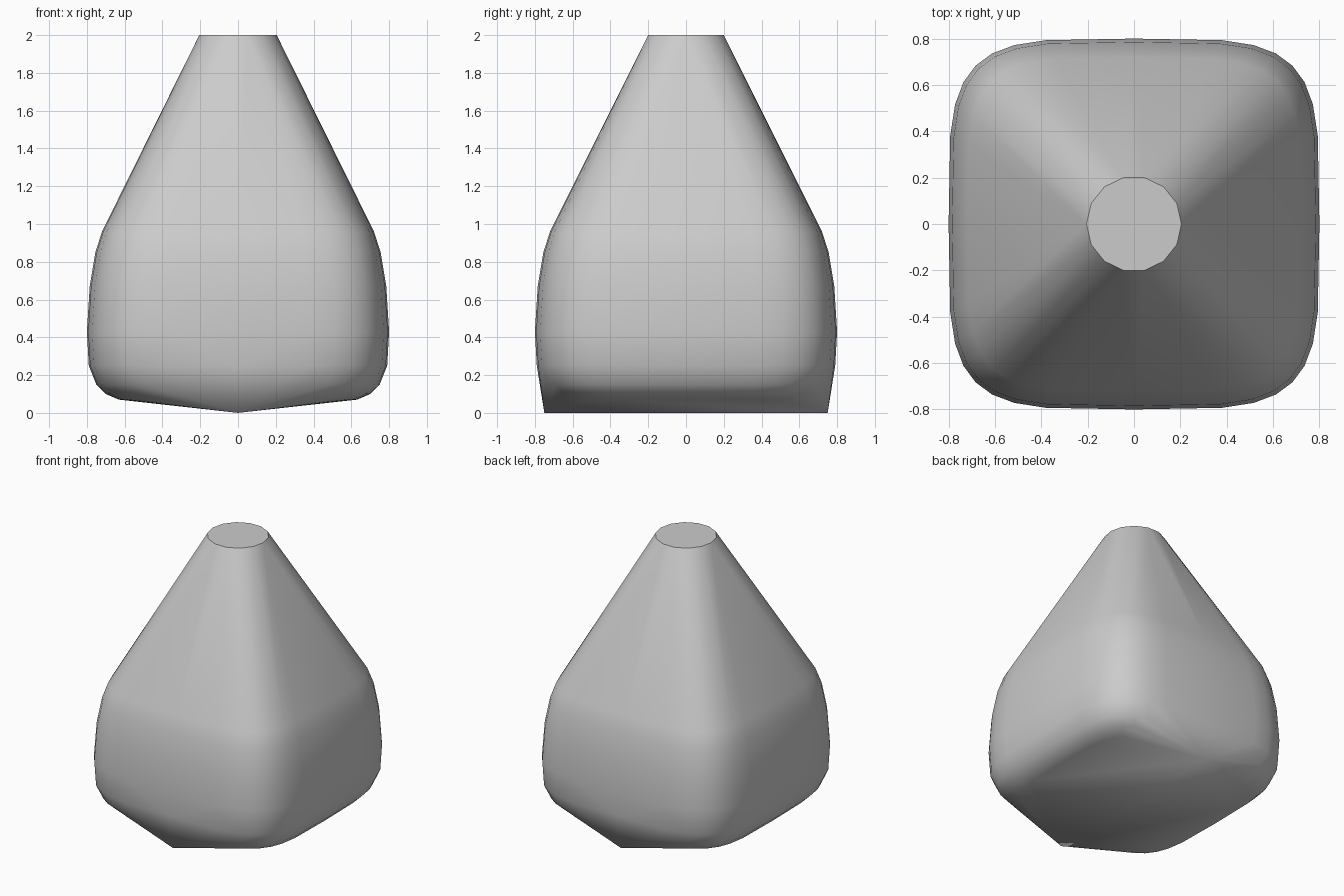
import bpy, bmesh, math

cube = bpy.data.objects.get("Cube")
if cube:
    bpy.data.objects.remove(cube, do_unlink=True)

# Single neutral colour
grey = bpy.data.materials.new("light_grey")
grey.use_nodes = True
colour = (0.6, 0.6, 0.6, 1)
grey.diffuse_color = colour
grey.node_tree.nodes["Principled BSDF"].inputs["Base Color"].default_value = colour


def soft_power(value, power):
    return math.copysign(abs(value) ** power, value)


def add_ring(bm, half, z, sides, squareness=2):
    """Ring of points, from a circle (2) to a rounded square (4 and up)."""
    power = 2 / squareness
    for i in range(sides):
        t = math.tau * i / sides
        bm.verts.new((half * soft_power(math.cos(t), power),
                      half * soft_power(math.sin(t), power), z))


bm = bmesh.new()

# Rounded square belly: half width and height
belly = [(0.63, 0.07), (0.70, 0.10), (0.75, 0.15), (0.79, 0.25),
         (0.80, 0.43), (0.785, 0.67), (0.755, 0.85), (0.72, 0.96)]
for half, z in belly:
    add_ring(bm, half, z, 32, 4.4)

# Round flat top
add_ring(bm, 0.205, 2.0, 14)

# Keel along the underside
for y in (-0.75, 0.75):
    bm.verts.new((0, y, 0))

# Taut skin around all rings
hull = bmesh.ops.convex_hull(bm, input=bm.verts[:])
unused = {g for g in hull["geom_interior"] + hull["geom_unused"]
          if isinstance(g, bmesh.types.BMVert)}
bmesh.ops.delete(bm, geom=list(unused), context="VERTS")
bmesh.ops.dissolve_limit(bm, angle_limit=math.radians(0.5),
                         verts=bm.verts[:], edges=bm.edges[:])
bmesh.ops.recalc_face_normals(bm, faces=bm.faces[:])

mesh = bpy.data.meshes.new("tapered_body")
bm.to_mesh(mesh)
bm.free()
mesh.materials.append(grey)
body = bpy.data.objects.new("tapered_body", mesh)
bpy.context.collection.objects.link(body)

# Smooth sides, crisp top rim
bpy.ops.object.select_all(action="DESELECT")
body.select_set(True)
bpy.context.view_layer.objects.active = body
bpy.ops.object.shade_smooth_by_angle(angle=math.radians(45))
